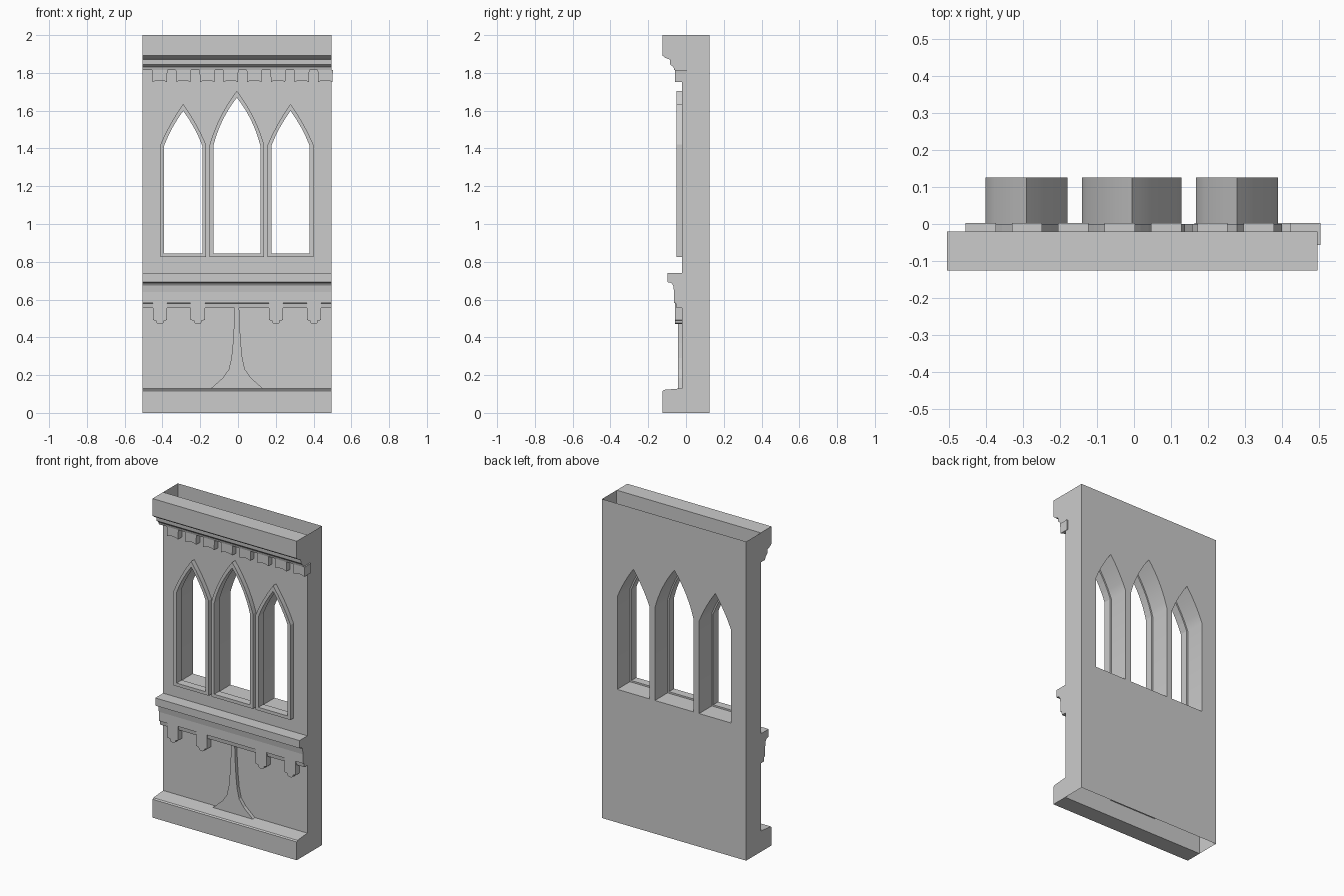
import bpy, bmesh

if "Cube" in bpy.data.objects:
    bpy.data.objects.remove(bpy.data.objects["Cube"])

X0, X1 = -0.505, 0.495          # wall ends
FRONT, BACK = -0.02, 0.125      # front and back wall planes
CX = -0.006                     # middle of the design


def finish(name, bm, smooth=False):
    me = bpy.data.meshes.new(name)
    bm.to_mesh(me)
    bm.free()
    ob = bpy.data.objects.new(name, me)
    bpy.context.collection.objects.link(ob)
    if smooth:
        bpy.ops.object.select_all(action='DESELECT')
        ob.select_set(True)
        bpy.context.view_layer.objects.active = ob
        bpy.ops.object.shade_smooth_by_angle(angle=0.6)
    return ob


def prism(name, loops, y0, y1, smooth=False):
    """Solid from xz outlines (the second loop is a hole)."""
    bm = bmesh.new()
    caps = [[], []]
    for loop in loops:
        rings = [[bm.verts.new((x, y, z)) for x, z in loop] for y in (y0, y1)]
        n = len(loop)
        for i in range(n):
            j = (i + 1) % n
            bm.faces.new((rings[0][i], rings[0][j], rings[1][j], rings[1][i]))
            for k in (0, 1):
                caps[k].append(bm.edges.get((rings[k][i], rings[k][j])))
    for edges in caps:
        bmesh.ops.triangle_fill(bm, edges=edges, use_beauty=True)
    bmesh.ops.recalc_face_normals(bm, faces=bm.faces[:])
    return finish(name, bm, smooth)


def sheet(name, loops, y, facing):
    """Flat wall face with holes."""
    bm = bmesh.new()
    edges = []
    for loop in loops:
        vs = [bm.verts.new((x, y, z)) for x, z in loop]
        edges += [bm.edges.new((vs[i - 1], vs[i])) for i in range(len(vs))]
    bmesh.ops.triangle_fill(bm, edges=edges, use_beauty=True)
    for f in bm.faces:
        f.normal_update()
        if f.normal.y * facing < 0:
            f.normal_flip()
    return finish(name, bm)


def arch(cx, hw, sill, spring, apex, bulge, steps):
    """Pointed window outline, counter-clockwise seen from the front."""
    side = []
    for i in range(steps):
        t = i / steps
        b = 4 * bulge * t * (1 - t)
        side.append((hw * (1 - t) + b, spring + (apex - spring) * t + b * 0.6))
    right = [(hw, sill)] + side
    pts = right + [(0, apex)] + [(-x, z) for x, z in reversed(right)]
    return [(cx + x, z) for x, z in pts]


def mirrored(cx, half):
    """Closed outline from its right half, listed top to bottom."""
    return [(cx + x, z) for x, z in half] + [(cx - x, z) for x, z in reversed(half)]


# Windows: centre, outer half width, outer apex, bulge, arc steps
windows = [("left", CX - 0.284, 0.121, 1.635, 0.006, 4),
           ("centre", CX, 0.144, 1.705, 0.013, 8),
           ("right", CX + 0.284, 0.121, 1.635, 0.006, 4)]
holes = []
for side, cx, hw, apex, bulge, steps in windows:
    outer = arch(cx, hw, 0.825, 1.42, apex, bulge, steps)
    inner = arch(cx, hw - 0.02, 0.845, 1.415, apex - 0.036, bulge, steps)
    hole = arch(cx, hw - 0.01, 0.835, 1.417, apex - 0.018, bulge, steps)
    holes.append(hole)
    prism(side + "_window_frame", [outer, inner], -0.05, 0.0)
    # Reveal lining through the wall
    bm = bmesh.new()
    a, b = [[bm.verts.new((x, y, z)) for x, z in hole] for y in (FRONT, BACK)]
    for i in range(len(hole)):
        bm.faces.new((a[i - 1], a[i], b[i], b[i - 1]))
    finish(side + "_window_reveal", bm, True)

# Front and back wall faces
rect = [(X0, 0), (X1, 0), (X1, 2), (X0, 2)]
sheet("front_wall", [rect] + holes, FRONT, -1)
sheet("back_wall", [rect] + holes, BACK, 1)

# Base, ledge and cornice profile (y, z), with the wall ends; open top and bottom
profile = [(FRONT, 0), (-0.125, 0), (-0.125, 0.115), (-0.118, 0.122), (FRONT, 0.13),
           (FRONT, 0.555), (-0.05, 0.555), (-0.053, 0.58), (-0.063, 0.583),
           (-0.063, 0.64), (-0.068, 0.675), (-0.078, 0.688), (-0.098, 0.692),
           (-0.098, 0.74), (FRONT, 0.74),
           (FRONT, 1.815), (-0.062, 1.815), (-0.066, 1.83), (-0.084, 1.845),
           (-0.086, 1.87), (-0.11, 1.88), (-0.125, 1.892), (-0.125, 2), (FRONT, 2)]
bm = bmesh.new()
l, r = [[bm.verts.new((x, y, z)) for y, z in profile] for x in (X0, X1)]
for i in range(len(profile) - 1):
    if not profile[i][0] == profile[i + 1][0] == FRONT:
        bm.faces.new((l[i], l[i + 1], r[i + 1], r[i]))
for x, ring in ((X0, l), (X1, r)):
    ends = [bm.verts.new((x, BACK, 2)), bm.verts.new((x, BACK, 0))]
    f = bm.faces.new(ring + ends)
    f.normal_update()
    if f.normal.x * x < 0:
        f.normal_flip()
    bmesh.ops.triangulate(bm, faces=[f])
for f in bm.faces:
    f.normal_update()
    if abs(f.normal.x) < 0.5 and f.normal.y > 0.01:
        f.normal_flip()
finish("mouldings_and_ends", bm)

# Row of dentils under the cornice
for i in range(8):
    cx = -0.414 + i * 0.1252
    half = [(0.041, 1.815), (0.039, 1.795), (0.038, 1.752), (0.022, 1.758), (0.006, 1.761)]
    prism(f"dentil_{i + 1}", [mirrored(cx, half)], -0.057, 0.003)

# Corbels under the ledge
for i, cx in enumerate((-0.413, -0.213, 0.201, 0.402)):
    half = [(0.038, 0.582), (0.038, 0.492), (0.02, 0.488), (0.018, 0.476), (0.009, 0.47)]
    prism(f"corbel_{i + 1}", [mirrored(cx, half)], -0.057, 0.003)

# Flared stem between ledge and base
half = [(0.012, 0.565), (0.015, 0.47), (0.021, 0.37), (0.029, 0.29), (0.043, 0.23),
        (0.075, 0.185), (0.137, 0.13), (0.165, 0.105)]
prism("flared_stem", [mirrored(CX, half)], -0.042, 0.0)
